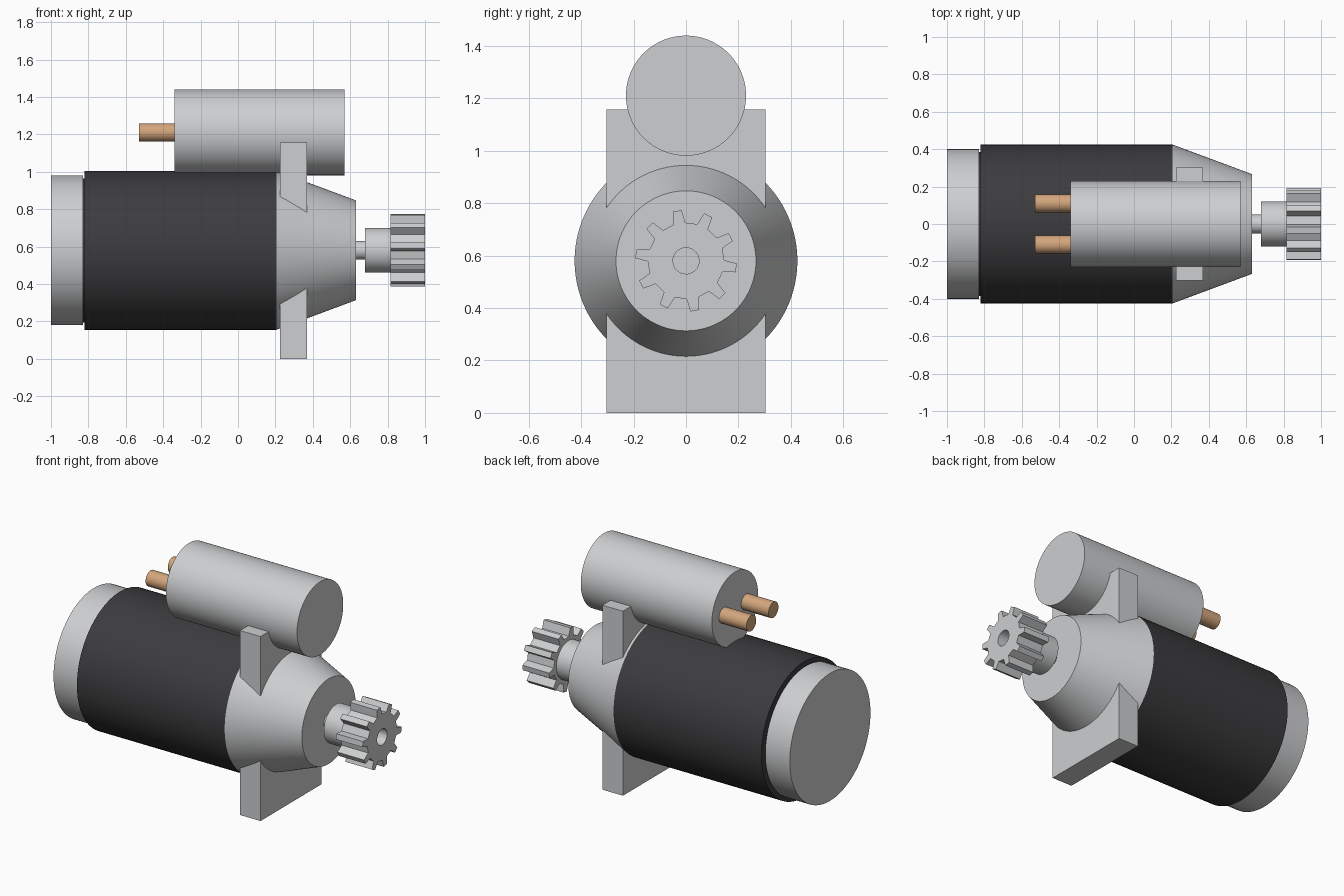
import bpy, bmesh, math

if "Cube" in bpy.data.objects:
    bpy.data.objects.remove(bpy.data.objects["Cube"])

AXIS_Z = 0.58      # motor axis height
SOLENOID_Z = 1.21  # solenoid axis height


def material(name, rgb):
    m = bpy.data.materials.new(name)
    m.diffuse_color = (*rgb, 1)
    m.use_nodes = True
    m.node_tree.nodes["Principled BSDF"].inputs["Base Color"].default_value = m.diffuse_color
    return m


silver = material("silver metal", (0.61, 0.62, 0.63))
black = material("black paint", (0.045, 0.044, 0.048))
copper = material("copper", (0.65, 0.38, 0.20))


def finish(name, bm, mat):
    bmesh.ops.recalc_face_normals(bm, faces=bm.faces)
    me = bpy.data.meshes.new(name)
    bm.to_mesh(me)
    bm.free()
    me.materials.append(mat)
    ob = bpy.data.objects.new(name, me)
    bpy.context.collection.objects.link(ob)
    bpy.ops.object.select_all(action='DESELECT')
    ob.select_set(True)
    bpy.context.view_layer.objects.active = ob
    bpy.ops.object.shade_smooth_by_angle(angle=math.radians(15))
    return ob


def ring(bm, x, polar, y, z):
    """Loop of vertices around the x axis from (radius, angle) pairs."""
    return [bm.verts.new((x, y + r * math.cos(a), z + r * math.sin(a))) for r, a in polar]


def bridge(bm, a, b):
    n = len(a)
    for i in range(n):
        j = (i + 1) % n
        bm.faces.new((a[i], a[j], b[j], b[i]))


def turned(name, profile, mat, y=0, z=AXIS_Z, sides=96):
    """Solid turned around the x axis from (x, radius) pairs."""
    bm = bmesh.new()
    loops = [ring(bm, x, [(r, math.tau * i / sides) for i in range(sides)], y, z)
             for x, r in profile]
    for a, b in zip(loops, loops[1:]):
        bridge(bm, a, b)
    bm.faces.new(loops[0])
    bm.faces.new(loops[-1])
    return finish(name, bm, mat)


# Motor body
turned("end_cap", [(-1.0, 0.40), (-0.83, 0.40)], silver)
turned("cap_joint", [(-0.84, 0.385), (-0.81, 0.385)], black)
turned("motor_body", [(-0.82, 0.425), (0.205, 0.425)], black)
turned("nose_cone", [(0.205, 0.425), (0.63, 0.267)], silver)

# Drive shaft and collar
turned("shaft", [(0.60, 0.05), (0.70, 0.05)], silver, sides=48)
turned("collar", [(0.68, 0.12), (0.82, 0.12)], silver, sides=64)

# Solenoid with two terminals
turned("solenoid", [(-0.34, 0.229), (0.57, 0.229)], silver, z=SOLENOID_Z)
for side, label in ((-1, "front"), (1, "back")):
    turned(label + "_terminal", [(-0.53, 0.049), (-0.32, 0.049)], copper,
           y=side * 0.11, z=SOLENOID_Z, sides=48)

# Mounting flange
bm = bmesh.new()
bmesh.ops.create_cube(bm, size=1)
bmesh.ops.scale(bm, vec=(0.143, 0.606, 1.157), verts=bm.verts)
bmesh.ops.translate(bm, vec=(0.297, 0, 1.157 / 2), verts=bm.verts)
finish("mounting_flange", bm, silver)

# Pinion gear with ten teeth and a bore
TOOTH = ((0.146, -9), (0.194, -5), (0.194, 5), (0.146, 9))
outline = [(r, math.radians(36 * t - 8 + a)) for t in range(10) for r, a in TOOTH]
bore = [(0.05, a) for r, a in outline]
bm = bmesh.new()
loops = [ring(bm, x, polar, 0, AXIS_Z)
         for x, polar in ((0.815, bore), (0.815, outline), (1.0, outline), (1.0, bore))]
for i in range(4):
    bridge(bm, loops[i], loops[(i + 1) % 4])
finish("pinion_gear", bm, silver)
